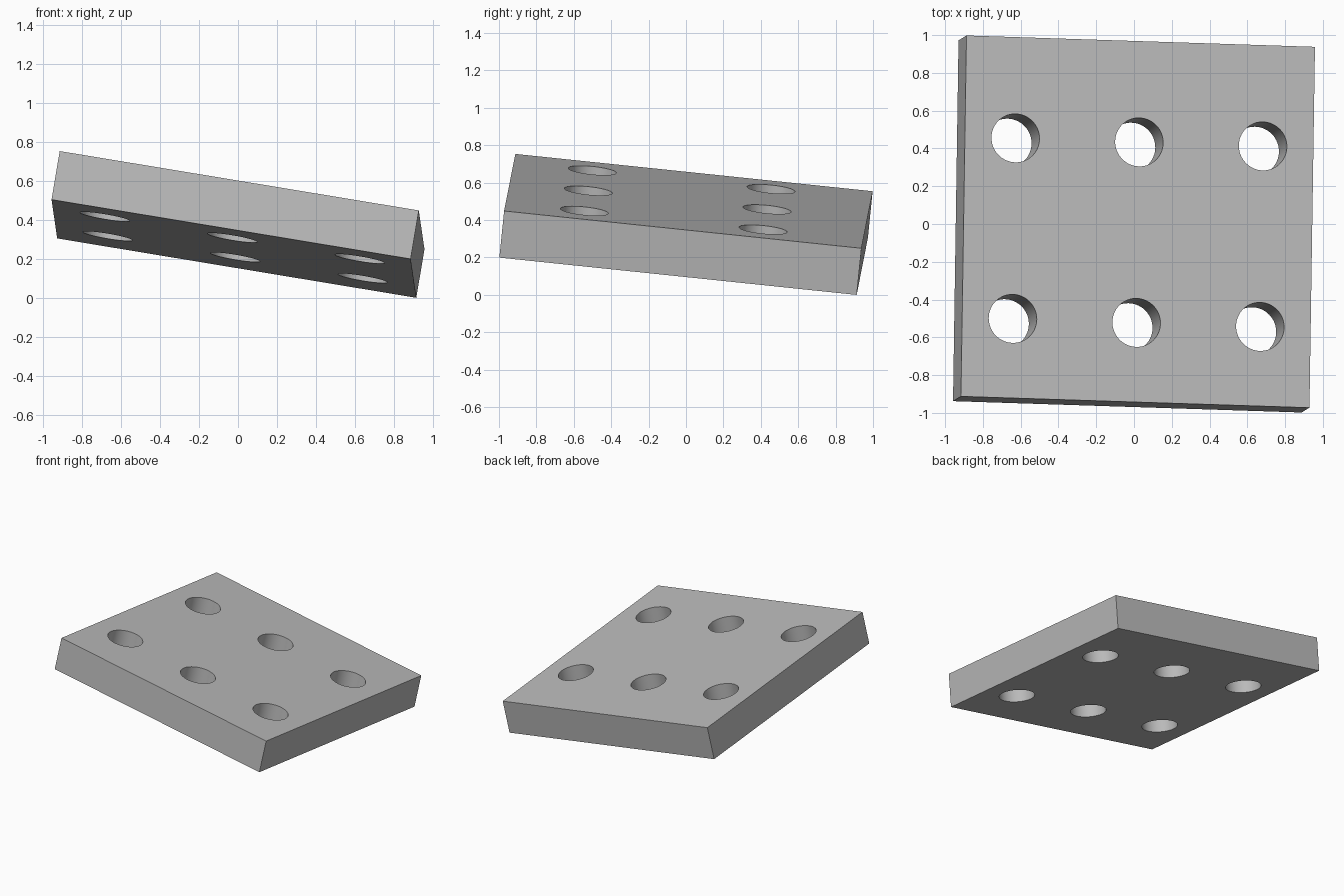
import bpy
import math
from mathutils import Matrix, Vector

cube = bpy.data.objects.get("Cube")
if cube:
    bpy.data.objects.remove(cube, do_unlink=True)

# Plate dimensions and hole layout, in the plate's own frame
WIDTH, DEPTH, THICK = 1.871, 1.921, 0.254
HOLE_RADIUS = 0.129
COLUMNS = (-0.664, 0, 0.664)
ROWS = (-0.538, 0.423)

grey = bpy.data.materials.new("plain grey")
grey.use_nodes = True
colour = (0.5, 0.5, 0.5, 1)
grey.diffuse_color = colour
grey.node_tree.nodes["Principled BSDF"].inputs["Base Color"].default_value = colour

# Flat rectangular plate
bpy.ops.mesh.primitive_cube_add(size=1)
plate = bpy.context.object
plate.name = "drilled_plate"
plate.data.transform(Matrix.Diagonal((WIDTH, DEPTH, THICK, 1)))
plate.data.materials.append(grey)

# Six round through holes
cutters = []
for x in COLUMNS:
    for y in ROWS:
        bpy.ops.mesh.primitive_cylinder_add(
            vertices=64, radius=HOLE_RADIUS, depth=THICK * 2, location=(x, y, 0))
        cutter = bpy.context.object
        cutter.name = "hole_cutter"
        cutter.hide_render = True
        cutter.data.materials.append(grey)
        cutters.append(cutter)
        cut = plate.modifiers.new("hole", 'BOOLEAN')
        cut.operation = 'DIFFERENCE'
        cut.solver = 'EXACT'
        cut.object = cutter

bpy.ops.object.select_all(action='DESELECT')
plate.select_set(True)
bpy.context.view_layer.objects.active = plate
for name in [m.name for m in plate.modifiers]:
    bpy.ops.object.modifier_apply(modifier=name)
for cutter in cutters:
    bpy.data.objects.remove(cutter, do_unlink=True)
bpy.ops.object.shade_smooth_by_angle(angle=math.radians(30))

# Tilt the plate so that it rests on its lowest corner
across = Vector((1.845, -0.06, -0.305)).normalized()
normal = across.cross(Vector((0.033, 1.91, -0.2))).normalized()
along = normal.cross(across)
tilt = Matrix((across, along, normal)).transposed()
plate.data.transform(tilt.to_4x4())
plate.location.z = -min(v.co.z for v in plate.data.vertices)
